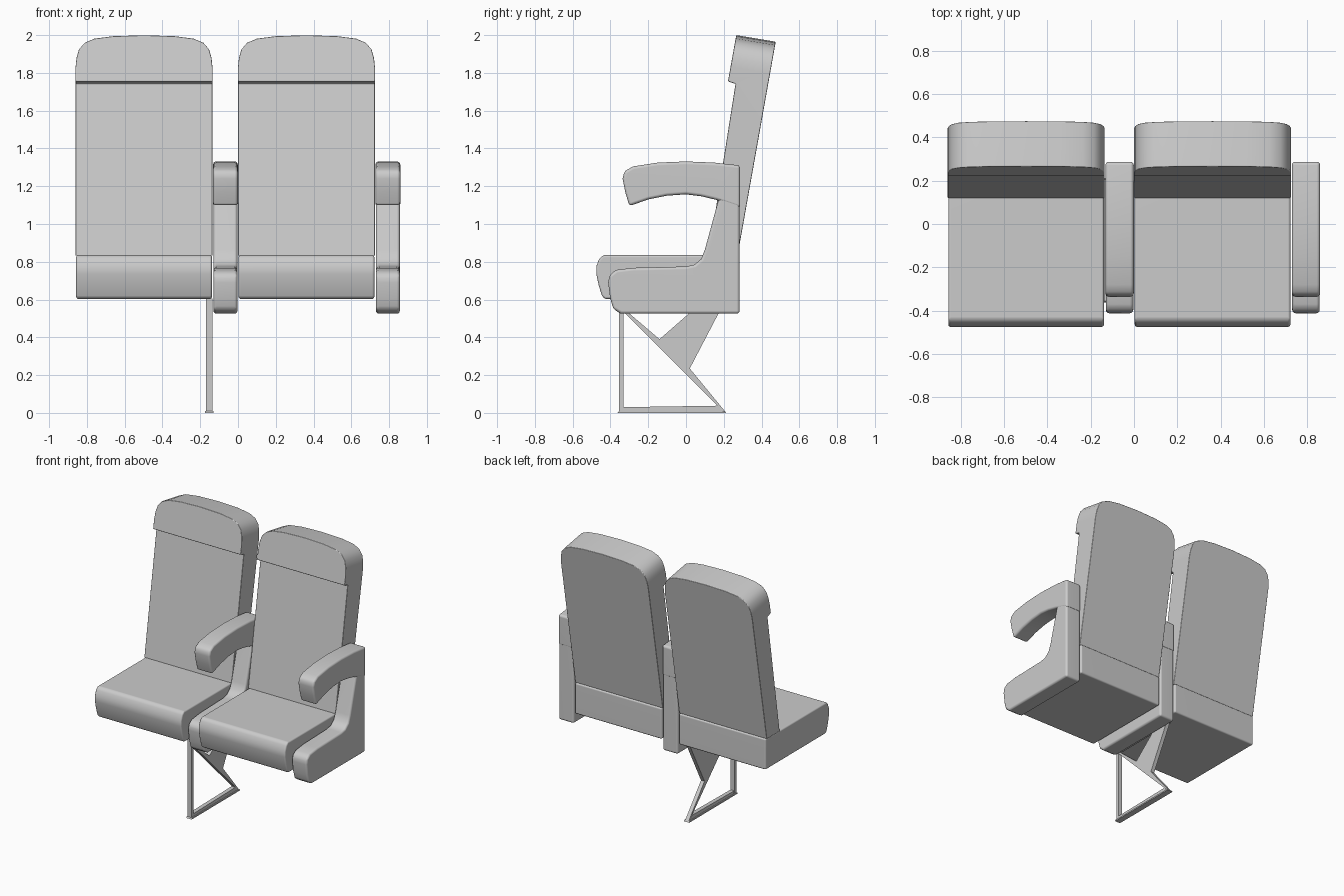
import bpy, bmesh, math

if "Cube" in bpy.data.objects:
    bpy.data.objects.remove(bpy.data.objects["Cube"])


def loft(name, sections, bevel=0.0, segs=3):
    """Skin matching (y, z) profiles placed at successive x positions."""
    bm = bmesh.new()
    rings = [[bm.verts.new((x, y, z)) for y, z in prof] for x, prof in sections]
    n = len(rings[0])
    for a, b in zip(rings, rings[1:]):
        for i in range(n):
            j = (i + 1) % n
            bm.faces.new((a[i], a[j], b[j], b[i]))
    bm.faces.new(rings[0])
    bm.faces.new(rings[-1])
    bmesh.ops.recalc_face_normals(bm, faces=bm.faces)
    bmesh.ops.dissolve_limit(bm, angle_limit=math.radians(0.6),
                             verts=bm.verts, edges=bm.edges)
    if bevel:
        edges = [e for e in bm.edges
                 if e.calc_face_angle(0) > math.radians(38)]
        bmesh.ops.bevel(bm, geom=edges, offset=bevel, segments=segs,
                        profile=0.5, affect='EDGES', clamp_overlap=True)
    bmesh.ops.recalc_face_normals(bm, faces=bm.faces)
    me = bpy.data.meshes.new(name)
    bm.to_mesh(me)
    bm.free()
    ob = bpy.data.objects.new(name, me)
    bpy.context.collection.objects.link(ob)
    bpy.ops.object.select_all(action='DESELECT')
    ob.select_set(True)
    bpy.context.view_layer.objects.active = ob
    bpy.ops.object.shade_smooth_by_angle(angle=math.radians(35))
    wn = ob.modifiers.new("normals", 'WEIGHTED_NORMAL')
    wn.keep_sharp = True
    return ob


def prism(name, prof, x0, x1, bevel=0.0):
    return loft(name, [(x0, prof), (x1, prof)], bevel)


cushion = [(-.44, .835), (-.46, .815), (-.475, .775), (-.475, .735), (-.462, .675),
           (-.445, .62), (-.43, .603), (.283, .603), (.283, .835)]

# (distance from side, drop of the top edge) for the rounded headrest corners
arch = [(0, .17), (.005, .12), (.018, .075), (.048, .04), (.1, .018), (.2, .005)]
W = .725


def back_profile(drop):
    k = .178 * drop
    return [(.119, .832), (.262, 1.742), (.222, 1.755), (.266 - k, 2 - drop),
            (.475 - k, 1.965 - drop), (.273, .832)]


side_panel = [(-.345, .525), (-.385, .55), (-.402, .61), (-.412, .69), (-.405, .73),
              (-.37, .757), (-.28, .768), (0, .775), (.045, .785), (.08, .815),
              (.1, .865), (.175, 1.14), (.284, 1.14), (.284, .525)]

armrest = [(-.3, 1.095), (-.322, 1.17), (-.336, 1.24), (-.325, 1.28), (-.28, 1.305),
           (-.15, 1.325), (0, 1.331), (.15, 1.325), (.287, 1.31), (.287, 1.085),
           (.16, 1.128), (.08, 1.147), (0, 1.157), (-.1, 1.15), (-.2, 1.13)]

# Seats, each with an armrest on its left-hand side
for tag, x in (("left", -.86), ("right", 0.0)):
    prism("seat_cushion_" + tag, cushion, x + .003, x + W - .003, .012)
    secs = [(x + u, back_profile(d)) for u, d in arch]
    secs += [(x + W / 2, back_profile(0))]
    secs += [(x + W - u, back_profile(d)) for u, d in reversed(arch)]
    loft("backrest_" + tag, secs, .012)
    prism("side_panel_" + tag, side_panel, x + W + .005, x + W + .132, .016)
    prism("armrest_" + tag, armrest, x + W + .003, x + W + .134, .016)

# Support leg under the middle of the pair
LX0, LX1 = -.169, -.136
prism("front_post", [(-.355, .005), (-.33, .005), (-.33, .6), (-.355, .6)], LX0, LX1)
prism("diagonal_brace", [(-.345, .55), (.165, .04), (.14, .004), (.21, .004),
                         (.02, .235), (.195, .57), (.06, .565), (-.14, .39),
                         (-.345, .565)], LX0 + .002, LX1 - .002)
prism("top_rail", [(-.355, .56), (.2, .56), (.2, .606), (-.355, .606)],
      LX0 - .001, LX1 + .001)
prism("bottom_rail", [(-.355, .005), (.2, .005), (.17, .038), (-.355, .03)],
      LX0 + .001, LX1 - .001)
prism("foot_plate", [(-.362, 0), (.212, 0), (.205, .01), (-.355, .01)],
      LX0 - .006, LX1 + .006)
